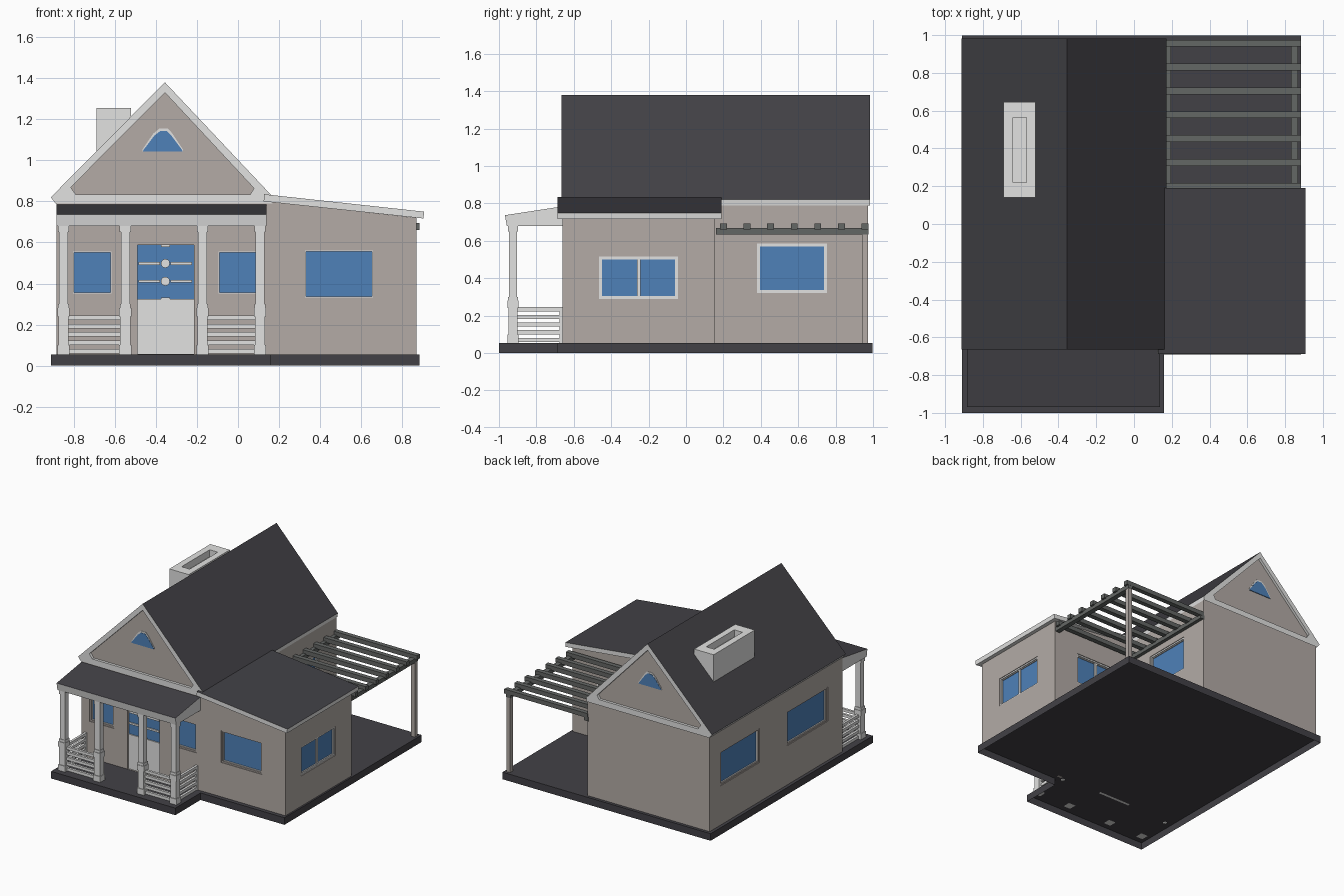
import bpy, bmesh, math

if "Cube" in bpy.data.objects:
    bpy.data.objects.remove(bpy.data.objects["Cube"])

def material(name, r, g, b):
    lin = lambda c: (c / 255 / 12.92) if c < 11 else ((c / 255 + 0.055) / 1.055) ** 2.4
    m = bpy.data.materials.new(name)
    m.diffuse_color = (lin(r), lin(g), lin(b), 1)
    m.use_nodes = True
    m.node_tree.nodes["Principled BSDF"].inputs["Base Color"].default_value = m.diffuse_color
    return m

DARK = material("dark_slate", 66, 65, 70)
LIGHT = material("light_grey_trim", 226, 226, 225)
WALL = material("taupe_wall", 179, 171, 166)
GLASS = material("blue_glass", 78, 129, 185)
BEAM = material("mid_grey_timber", 100, 103, 101)

def finish(bm, name, *mats):
    bmesh.ops.recalc_face_normals(bm, faces=bm.faces)
    me = bpy.data.meshes.new(name)
    bm.to_mesh(me)
    bm.free()
    for m in mats:
        me.materials.append(m)
    ob = bpy.data.objects.new(name, me)
    bpy.context.collection.objects.link(ob)
    return ob

def drop_faces(ob, rule):
    """Remove faces that the rule selects, leaving an open shell."""
    bm = bmesh.new()
    bm.from_mesh(ob.data)
    bmesh.ops.delete(bm, geom=[f for f in bm.faces if rule(f)], context="FACES")
    bm.to_mesh(ob.data)
    bm.free()

def boxes(name, mat, items):
    """One object made of boxes (x0, x1, y0, y1, z0, z1)."""
    bm = bmesh.new()
    for x0, x1, y0, y1, z0, z1 in items:
        vs = bmesh.ops.create_cube(bm, size=1)["verts"]
        for v in vs:
            v.co = (x0 if v.co.x < 0 else x1, y0 if v.co.y < 0 else y1, z0 if v.co.z < 0 else z1)
    return finish(bm, name, mat)

PLACE = {"x": lambda a, b, t: (t, a, b), "y": lambda a, b, t: (a, t, b), "z": lambda a, b, t: (a, b, t)}

def prism(name, axis, pts, t0, t1, mat, top=None):
    """Extrude a profile along an axis; upward faces may take a second colour."""
    bm = bmesh.new()
    r0, r1 = [[bm.verts.new(PLACE[axis](a, b, t)) for a, b in pts] for t in (t0, t1)]
    n = len(pts)
    bm.faces.new(r0)
    bm.faces.new(r1)
    for i in range(n):
        j = (i + 1) % n
        bm.faces.new((r0[i], r0[j], r1[j], r1[i]))
    bmesh.ops.recalc_face_normals(bm, faces=bm.faces)
    if top:
        for f in bm.faces:
            f.normal_update()
            f.material_index = 1 if f.normal.z > 0.3 else 0
    return finish(bm, name, mat, *([top] if top else []))

# wall planes: axis, position, outward direction
FRONT, WING_FRONT, WING_BACK = ("y", -0.66, -1), ("y", -0.659, -1), ("y", 0.155, 1)
LEFT, RIGHT, WING_RIGHT = ("x", -0.885, -1), ("x", 0.168, 1), ("x", 0.87, 1)
OPENINGS = {"main": [], "wing": []}

def on_wall(wall, u0, u1, z0, z1, d0, d1):
    """Box on a wall between depths d0 and d1, outward positive."""
    axis, pos, s = wall
    a, b = sorted((pos + s * d0, pos + s * d1))
    return (a, b, u0, u1, z0, z1) if axis == "x" else (u0, u1, a, b, z0, z1)

def opening(wall, u0, u1, z0, z1):
    body = "wing" if wall in (WING_FRONT, WING_BACK, WING_RIGHT) else "main"
    OPENINGS[body].append(on_wall(wall, u0, u1, z0, z1, -.03, .02))

def ring(wall, u0, u1, z0, z1, t, depth):
    return [on_wall(wall, *r, -.03, depth) for r in
            ((u0, u1, z0, z0 + t), (u0, u1, z1 - t, z1), (u0, u0 + t, z0 + t, z1 - t), (u1 - t, u1, z0 + t, z1 - t))]

def window(name, wall, u0, u1, z0, z1, outer=LIGHT, mullion=False):
    opening(wall, u0, u1, z0, z1)
    boxes(name + "_glass", GLASS, [on_wall(wall, u0, u1, z0, z1, -.029, -.02)])
    boxes(name + "_frame", outer, ring(wall, u0, u1, z0, z1, 0.011, -.005))
    i = 0.011
    inner = ring(wall, u0 + i, u1 - i, z0 + i, z1 - i, 0.005, -.012)
    if mullion:
        c = (u0 + u1) / 2
        inner.append(on_wall(wall, c - .009, c + .009, z0 + i, z1 - i, -.03, -.008))
    boxes(name + "_inner_frame", LIGHT, inner)

# foundation slab with porch step-out, hollow underneath
slab = prism("foundation", "z", [(-.91, -1), (.16, -1), (.16, -.69), (.883, -.69), (.883, .997), (-.91, .997)], 0, .055, DARK)
drop_faces(slab, lambda f: f.normal.z < -.9)

# windows
window("porch_left_window", FRONT, -.815, -.605, .34, .567, WALL)
window("porch_right_window", FRONT, -.107, .103, .34, .567, WALL)
window("wing_front_window", WING_FRONT, .315, .668, .322, .573, WALL)
window("wing_side_window", WING_RIGHT, -.465, -.042, .29, .515, LIGHT, True)
window("wing_back_window", WING_BACK, .30, .66, .29, .53, LIGHT, True)
window("right_back_window", RIGHT, .38, .755, .32, .585)
window("left_back_window", LEFT, .36, .84, .36, .625, WALL)
window("left_front_window", LEFT, -.48, .02, .36, .625, WALL)

# front door: solid lower panel, glazed top with bars and rosettes
opening(FRONT, -.49, -.215, .056, .587)
boxes("door_panel", LIGHT, [on_wall(FRONT, -.49, -.215, .055, .325, -.03, -.010)])
boxes("door_glass", GLASS, [on_wall(FRONT, -.49, -.215, .325, .587, -.03, -.018)])
boxes("door_bars", LIGHT, [on_wall(FRONT, u - .052, u + .052, z - .007, z + .007, -.02, -.010)
                           for z in (.411, .498) for u in (-.432, -.276)] +
      [on_wall(FRONT, -.376, -.332, z - .004, z + .004, -.02, -.010) for z in (.329, .583)])
for n, z in enumerate((.411, .498)):
    disc = [(-.354 + .022 * math.cos(i * math.pi / 6), z + .022 * math.sin(i * math.pi / 6)) for i in range(12)]
    prism("door_rosette_%d" % (n + 1), "y", disc, -.659, -.64, LIGHT)

# walls, with openings cut for the windows and door, open at top and bottom
walls = {"main": boxes("main_walls", WALL, [(-.885, .168, -.66, .973, .055, .80)]),
         "wing": prism("wing_walls", "y", [(.15, .055), (.87, .055), (.87, .72), (.15, .798)], -.659, .155, WALL)}
for key, wall in walls.items():
    cutter = boxes(key + "_opening_cutter", WALL, OPENINGS[key])
    cutter.hide_render = True
    mod = wall.modifiers.new("openings", "BOOLEAN")
    mod.operation, mod.solver, mod.object = "DIFFERENCE", "EXACT", cutter
    bpy.context.view_layer.objects.active = wall
    bpy.ops.object.modifier_apply(modifier=mod.name)
    bpy.data.objects.remove(cutter)
    drop_faces(wall, lambda f: abs(f.normal.z) > .9 and not .0555 < f.calc_center_median().z < .7)
# front corner of the main wall beside the wing
boxes("wing_corner_wall", WALL, [(.13, .169, -.6595, -.64, .055, .79)])

# wing roof
prism("wing_roof", "y", [(.127, .835), (.907, .75), (.903, .717), (.125, .80)], -.688, .19, LIGHT, DARK)

# main gable roof: trim rings and recessed gable panels at both ends, open below
outer = [(-.912, .82), (-.356, 1.38), (.172, .82), (.168, .79), (-.888, .79)]
inner = [(-.815, .868), (-.356, 1.33), (.078, .864), (.06, .834), (-.79, .834)]
bm = bmesh.new()
loops = [[bm.verts.new((x, y, z)) for x, z in pts] for pts, y in
         ((inner, -.645), (inner, -.665), (outer, -.665), (outer, .983), (inner, .983), (inner, .963))]
for k in range(5):
    for i in range(5):
        j = (i + 1) % 5
        f = bm.faces.new((loops[k][i], loops[k][j], loops[k + 1][j], loops[k + 1][i]))
        f.material_index = 1 if k == 2 and i < 2 else 0
for end in (loops[0], loops[5]):
    bm.faces.new(end).material_index = 2
roof = finish(bm, "main_roof", LIGHT, DARK, WALL)
drop_faces(roof, lambda f: f.normal.z < -.9 and f.calc_area() > .5)

# gable windows: pane with a slim rim over the top
for label, y, s in (("front", -.645, -1), ("back", .963, 1)):
    pane = [(-.463, 1.042), (-.27, 1.042), (-.272, 1.05), (-.324, 1.12), (-.346, 1.142), (-.38, 1.142), (-.408, 1.12), (-.461, 1.05)]
    rim = [(-.466, 1.042), (-.267, 1.042), (-.269, 1.055), (-.319, 1.13), (-.34, 1.154), (-.384, 1.154), (-.413, 1.13), (-.464, 1.055)]
    prism(label + "_gable_window_frame", "y", rim, y - s * .003, y + s * .003, LIGHT)
    prism(label + "_gable_window_glass", "y", pane, y, y + s * .005, GLASS)

# chimney with open top
boxes("chimney", LIGHT, [(-.69, -.64, .14, .645, .95, 1.255), (-.57, -.522, .14, .645, .95, 1.255),
                         (-.64, -.57, .14, .22, .95, 1.255), (-.64, -.57, .565, .645, .95, 1.255),
                         (-.64, -.57, .22, .565, .95, 1.20)])

# porch roof
prism("porch_roof", "x", [(-.968, .737), (-.655, .785), (-.655, .68), (-.958, .68)], -.885, .138, LIGHT, DARK)

# porch columns, stepped base and capital
COLS = (-.85, -.549, -.173, .107)
CY = -.925
for n, x in enumerate(COLS):
    parts = []
    for h, z0, z1 in ((.03, .055, .10), (.025, .10, .24), (.03, .24, .28), (.026, .28, .30), (.022, .30, .65), (.027, .65, .685)):
        parts.append((x - h, x + h, CY - h, CY + h, z0, z1))
    boxes("porch_column_%d" % (n + 1), LIGHT, parts)

# porch railings, five slats each, with a small end post at the wall
SLATS = [.07 + .041 * i for i in range(5)]
for name, a, b in (("left", COLS[0], COLS[1]), ("right", COLS[2], COLS[3])):
    boxes(name + "_front_railing", LIGHT, [(a, b, CY - .009, CY + .009, z - .011, z + .011) for z in SLATS])
for name, x in (("left", COLS[0]), ("right", COLS[3])):
    boxes(name + "_side_railing", LIGHT, [(x - .009, x + .009, CY, -.655, z - .011, z + .011) for z in SLATS] +
          [(x - .01, x + .01, -.675, -.655, .045, .245)])

# pergola: two carrier beams, seven rafters and a corner post
boxes("pergola_beams", BEAM, [(.83, .868, .16, .975, .635, .668), (.16, .195, .16, .975, .635, .668)])
boxes("pergola_rafters", BEAM, [(.165, .883, y - .018, y + .018, .66, .694) for y in [.2 + .1262 * i for i in range(7)]])
boxes("pergola_post", WALL, [(.833, .866, .94, .973, .055, .64)])
